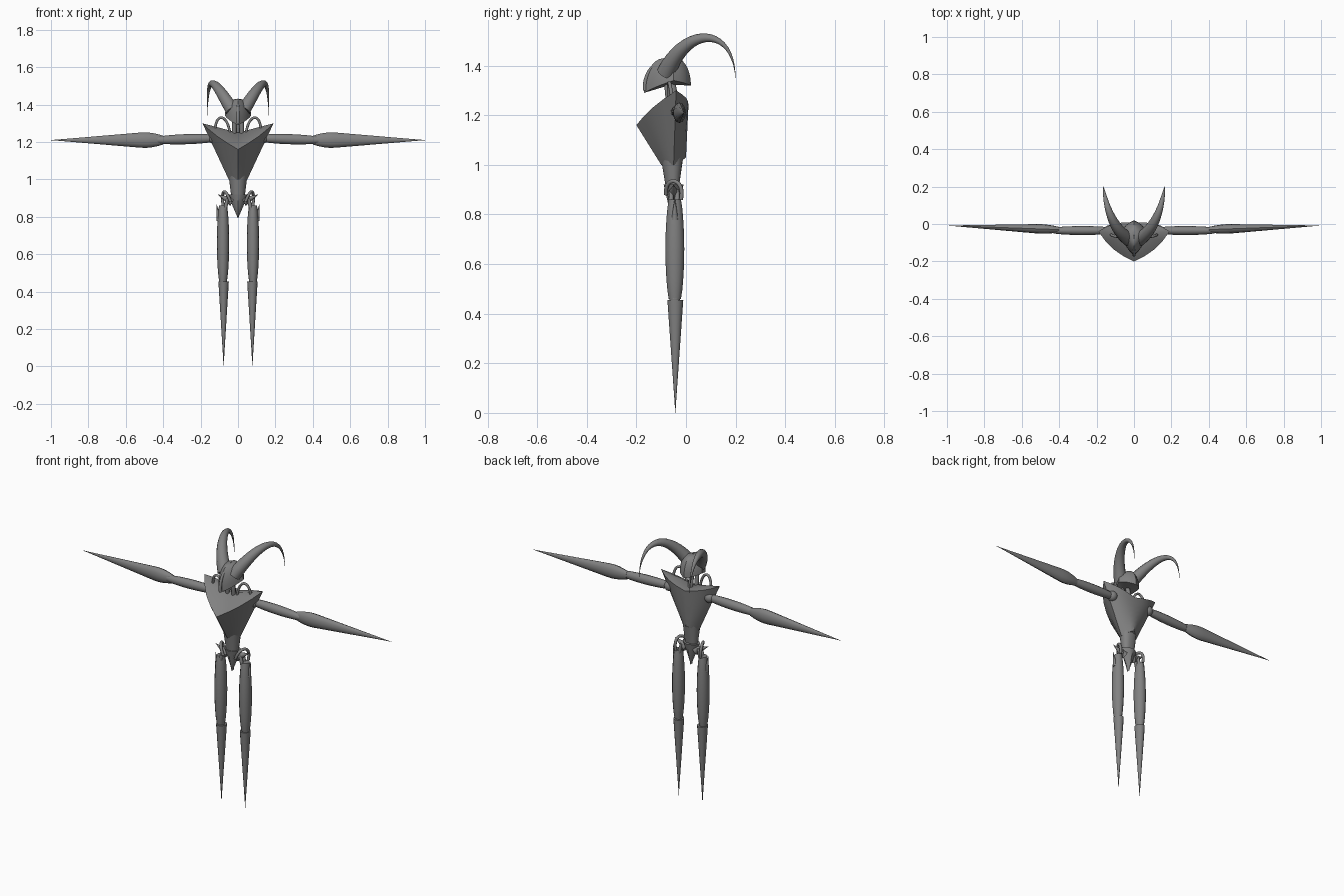
import bpy, bmesh, math
from mathutils import Vector
from mathutils.geometry import interpolate_bezier

cube = bpy.data.objects.get("Cube")
if cube:
    bpy.data.objects.remove(cube, do_unlink=True)

grey = bpy.data.materials.new("bone_grey")
grey.use_nodes = True
colour = (0.22, 0.22, 0.22, 1)
grey.diffuse_color = colour
grey.node_tree.nodes["Principled BSDF"].inputs["Base Color"].default_value = colour


def finish(name, bm, mirror):
    """Turn a bmesh into a shaded object, mirrored to the other side if paired."""
    bmesh.ops.recalc_face_normals(bm, faces=bm.faces)
    mesh = bpy.data.meshes.new(name)
    bm.to_mesh(mesh)
    bm.free()
    mesh.materials.append(grey)
    part = bpy.data.objects.new(name, mesh)
    bpy.context.collection.objects.link(part)
    if mirror:
        part.modifiers.new("Mirror", "MIRROR").use_mirror_merge = False
    bpy.ops.object.select_all(action="DESELECT")
    part.select_set(True)
    bpy.context.view_layer.objects.active = part
    bpy.ops.object.shade_smooth_by_angle(angle=math.radians(40))


def skin(name, rings, mirror):
    """Bridge equal rings of points and close both ends."""
    bm = bmesh.new()
    rows = [[bm.verts.new(point) for point in ring] for ring in rings]
    count = len(rows[0])
    for low, high in zip(rows, rows[1:]):
        for i in range(count):
            j = (i + 1) % count
            bm.faces.new((low[i], low[j], high[j], high[i]))
    for row in (rows[0], rows[-1]):
        hub = bm.verts.new(sum((v.co for v in row), Vector()) / count)
        for i in range(count):
            bm.faces.new((row[i], row[(i + 1) % count], hub))
    finish(name, bm, mirror)


def oval(centre, across, along, width, depth, sides=12):
    angles = [math.tau * i / sides for i in range(sides)]
    return [centre + across * width * math.cos(a) + along * depth * math.sin(a) for a in angles]


def shell(name, low, high, bulge, dome=False, steps=7):
    """Pointed body between two outlines, each given by its front, side and back points."""
    rings = []
    for step in range(steps + 1):
        angle = step / steps * math.pi / 2
        inward = 1 - math.cos(angle) if dome else step / steps
        rise = math.sin(angle) if dome else step / steps
        corners = []
        for a, b in zip(low, high):
            p = Vector(a).lerp(Vector(b), inward)
            p.z = a[2] + (b[2] - a[2]) * rise
            corners.append(p)
        front, side, back = corners
        half = []
        for start, end, facing in ((front, side, -1), (side, back, 1)):
            for k in range(4):
                swell = math.sin(math.pi * k / 4) * bulge * side.x
                half.append(start.lerp(end, k / 4) + Vector((swell, facing * swell, 0)))
        half.append(back)
        rings.append(half + [Vector((-p.x, p.y, p.z)) for p in half[-2:0:-1]])
    skin(name, rings, False)


def limb(name, start, end, width, depth, profile, steps=12):
    """Straight oval limb whose thickness follows a profile from 0 to 1."""
    start, end = Vector(start), Vector(end)
    along = Vector((0, 1, 0))
    across = along.cross(end - start).normalized()
    rings = []
    for step in range(steps + 1):
        t = step / steps
        size = max(profile(t), 0.02)
        rings.append(oval(start.lerp(end, t), across, along, width * size, depth * size))
    skin(name, rings, True)


def tube(name, controls, radius, taper=0, mirror=True):
    """Round tube along a Bezier path, thinning towards its end."""
    points = interpolate_bezier(*[Vector(c) for c in controls], 20)
    last = len(points) - 1
    across, rings = Vector((1, 0, 0)), []
    for i, point in enumerate(points):
        tangent = (points[min(i + 1, last)] - points[max(i - 1, 0)]).normalized()
        across = (across - tangent * across.dot(tangent)).normalized()
        size = radius * max(1 - i / last, 0.02) ** taper
        rings.append(oval(point, across, tangent.cross(across), size, size))
    skin(name, rings, mirror)


def ball(name, centre, radius):
    bm = bmesh.new()
    bmesh.ops.create_uvsphere(bm, u_segments=14, v_segments=8, radius=radius)
    bmesh.ops.translate(bm, vec=centre, verts=bm.verts)
    finish(name, bm, True)


def swollen(t):
    return 0.65 + 0.35 * math.sin(math.pi * t) ** 0.7


def tapered(t):
    return 1 - t


def blade(t):
    return (1 - t) * (0.6 + 0.7 * math.sin(math.pi * min(t * 2.5, 0.5)))


# Chest with jutting breastbone and pointed collar, on a narrow waist
rib_base = [(0, -0.1, 1), (0.05, -0.05, 1), (0, 0, 1.03)]
collar = [(0, -0.2, 1.16), (0.19, -0.04, 1.3), (0, 0.01, 1.24)]
shell("torso", rib_base, collar, 0.08)
hip_line = [(0, -0.08, 0.9), (0.035, -0.05, 0.9), (0, -0.03, 0.9)]
rib_line = [(0, -0.1, 1.02), (0.05, -0.05, 1.02), (0, -0.01, 1.04)]
shell("waist", hip_line, rib_line, 0.2)

# Pelvis wedge with blades, loops and struts at the hips
wedge_tip = [(0, -0.06, 0.79), (0, -0.05, 0.79), (0, -0.04, 0.79)]
wedge_top = [(0, -0.09, 0.92), (0.055, -0.05, 0.92), (0, -0.01, 0.92)]
shell("pelvis", wedge_tip, wedge_top, 0.1)
limb("hip_blade", (0.03, -0.05, 0.88), (0.11, -0.05, 0.92), 0.025, 0.025, tapered)
tube("hip_loop", [(0.04, -0.08, 0.88), (0.07, -0.09, 0.96), (0.09, 0, 0.95), (0.08, -0.02, 0.86)], 0.008)
for side, y in (("front", -0.06), ("back", -0.035)):
    limb("hip_strut_" + side, (0.055, y, 0.9), (0.08, y, 0.8), 0.01, 0.01, swollen)

# Legs ending in spikes
limb("thigh", (0.08, -0.045, 0.86), (0.08, -0.045, 0.46), 0.033, 0.038, swollen)
limb("thigh_spur", (0.1, -0.045, 0.78), (0.115, -0.045, 0.87), 0.014, 0.014, tapered)
ball("knee", (0.08, -0.045, 0.46), 0.022)
limb("shin", (0.077, -0.043, 0.455), (0.077, -0.043, 0), 0.028, 0.032, tapered)

# Arms ending in long blades
ball("shoulder_joint", (0.13, -0.035, 1.22), 0.03)
limb("upper_arm", (0.12, -0.035, 1.22), (0.43, -0.035, 1.21), 0.027, 0.024, swollen)
limb("forearm_blade", (0.4, -0.03, 1.21), (1, -0.008, 1.21), 0.039, 0.024, blade, 20)

# Neck posts, spine and side loops
limb("neck_post", (0.02, -0.06, 1.18), (0.02, -0.08, 1.35), 0.012, 0.012, swollen)
limb("spine", (0, -0.03, 1.18), (0, -0.06, 1.36), 0.014, 0.014, swollen)
tube("neck_loop", [(0.04, -0.07, 1.2), (0.04, -0.07, 1.37), (0.14, -0.07, 1.37), (0.12, -0.05, 1.22)], 0.007)

# Beaked skull mask with a central ridge
mask_rim = [(0, -0.17, 1.29), (0.07, -0.05, 1.34), (0, 0.02, 1.32)]
crown = [(0, -0.09, 1.43), (0.01, -0.06, 1.43), (0, -0.04, 1.43)]
shell("head", mask_rim, crown, 0.12, dome=True)
tube("brow_ridge", [(0, -0.165, 1.3), (0, -0.17, 1.37), (0, -0.13, 1.42), (0, -0.06, 1.43)], 0.009, 0.3, False)

# Swept horns
tube("horn", [(0.03, -0.08, 1.37), (0.15, 0, 1.565), (0.16, 0.2, 1.565), (0.165, 0.2, 1.335)], 0.038, 1.2)
